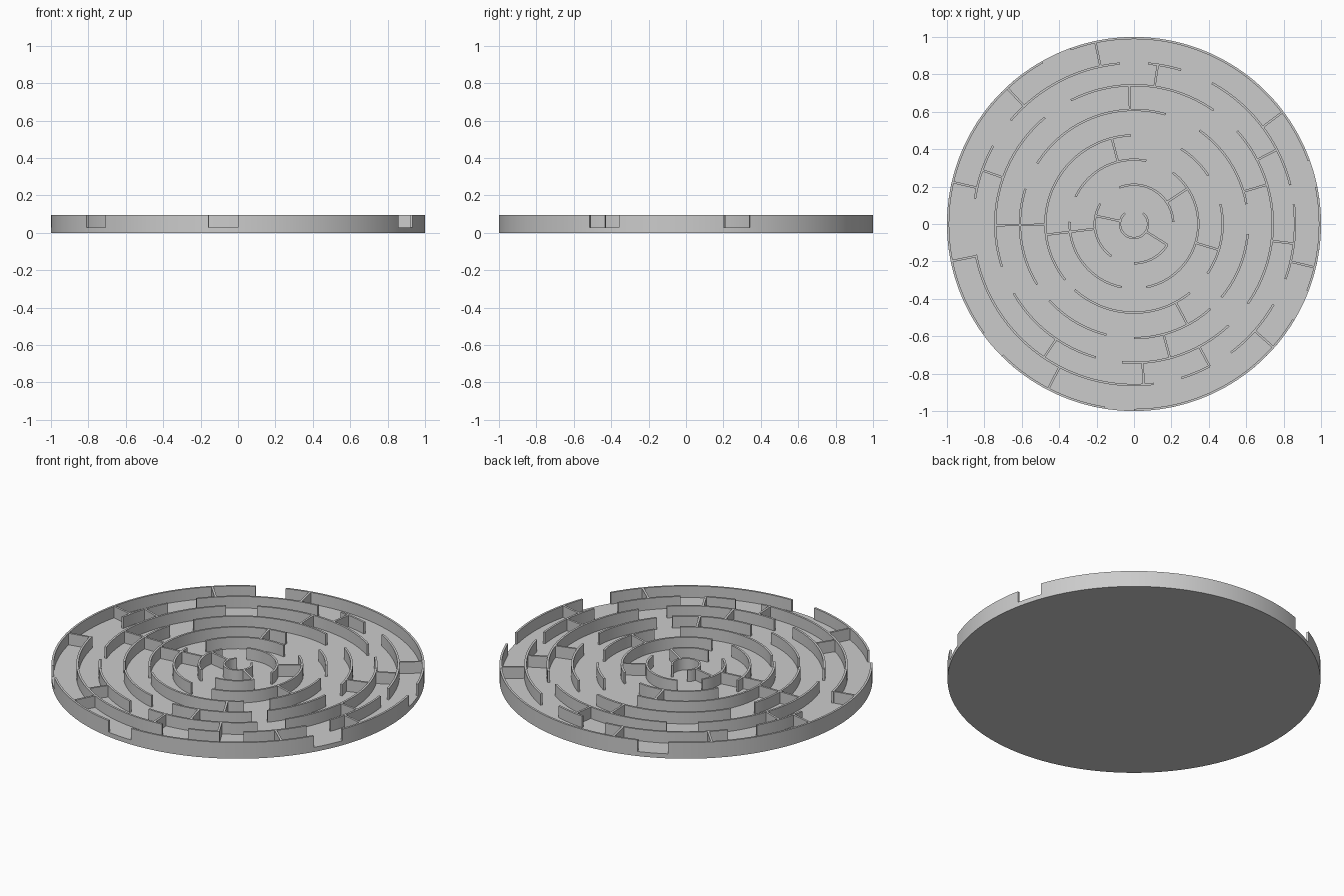
import bpy, bmesh
from math import radians, cos, sin, ceil
from mathutils import Matrix, Vector

default_cube = bpy.data.objects.get("Cube")
if default_cube:
    bpy.data.objects.remove(default_cube, do_unlink=True)

FLOOR, TOP, THICK = 0.027, 0.095, 0.012

grey = bpy.data.materials.new("plain_grey")
grey.use_nodes = True
grey.diffuse_color = (0.6, 0.6, 0.6, 1)
grey.node_tree.nodes["Principled BSDF"].inputs["Base Color"].default_value = grey.diffuse_color


def finish(name, bm):
    """Turn a bmesh into a named, shaded object."""
    bmesh.ops.recalc_face_normals(bm, faces=bm.faces)
    mesh = bpy.data.meshes.new(name)
    bm.to_mesh(mesh)
    bm.free()
    mesh.materials.append(grey)
    obj = bpy.data.objects.new(name, mesh)
    bpy.context.collection.objects.link(obj)
    bpy.ops.object.select_all(action='DESELECT')
    obj.select_set(True)
    bpy.context.view_layer.objects.active = obj
    bpy.ops.object.shade_smooth_by_angle(angle=radians(30))
    return obj


def add_arc(bm, radius, start, end):
    """Sweep the wall's rectangular section from one angle to another."""
    inner, outer = radius - THICK / 2, radius + THICK / 2
    section = [(inner, FLOOR), (outer, FLOOR), (outer, TOP), (inner, TOP)]
    steps = max(2, ceil((end - start) / 2))
    loops = []
    for i in range(steps + 1):
        a = radians(start + (end - start) * i / steps)
        loops.append([bm.verts.new((r * cos(a), r * sin(a), z)) for r, z in section])
    for one, two in zip(loops, loops[1:]):
        for k in range(4):
            n = (k + 1) % 4
            bm.faces.new((one[k], one[n], two[n], two[k]))
    bm.faces.new(loops[0])
    bm.faces.new(loops[-1])


def add_spoke(bm, inner, outer, angle):
    """Straight radial wall joining two neighbouring rings."""
    place = (Matrix.Rotation(radians(angle), 4, 'Z')
             @ Matrix.Translation(Vector(((inner + outer) / 2, 0, (FLOOR + TOP) / 2)))
             @ Matrix.Diagonal((outer - inner, THICK, TOP - FLOOR, 1)))
    bmesh.ops.create_cube(bm, size=1, matrix=place)


# Round floor plate
bm = bmesh.new()
bmesh.ops.create_cone(bm, cap_ends=True, segments=180, radius1=1, radius2=1, depth=FLOOR,
                      matrix=Matrix.Translation((0, 0, FLOOR / 2)))
finish("floor_plate", bm)

# Each ring: name, radius, arcs in degrees, spokes leading out to the next ring
rings = [
    ("centre_ring", 0.075, [(130, 410)], [168, 328]),
    ("second_ring", 0.21, [(3, 112), (149, 235), (270, 328)], [33.5, 187]),
    ("third_ring", 0.344, [(79, 155), (178, 259), (281, 413)], [104.5, 187, 343]),
    ("fourth_ring", 0.474, [(33, 58), (92, 219), (228, 309), (326, 373)], [180.5, 298]),
    ("fifth_ring", 0.61, [(10, 55), (74, 148), (162, 212), (222, 256), (270, 312), (320, 355)],
     [16.5, 92, 180.5, 285]),
    ("sixth_ring", 0.742, [(55, 117), (130, 198), (210, 254), (265, 313), (325, 402)],
     [27.5, 81.5, 160.5, 236, 273.5, 298, 353]),
    ("seventh_ring", 0.861, [(14, 61), (73, 85), (95, 140), (151, 171), (191, 277), (287, 298),
                             (307, 330), (340, 367)],
     [37, 102, 133, 167, 191.5, 242.5, 318.5, 346.5]),
    ("outer_wall", 0.994, [(20, 110), (119.5, 216), (225, 261), (270, 329), (339, 371.5)], []),
]

for index, (name, radius, arcs, spokes) in enumerate(rings):
    bm = bmesh.new()
    for start, end in arcs:
        add_arc(bm, radius, start, end)
    finish(name, bm)
    if spokes:
        bm = bmesh.new()
        for angle in spokes:
            add_spoke(bm, radius, rings[index + 1][1], angle)
        finish(name + "_spokes", bm)
